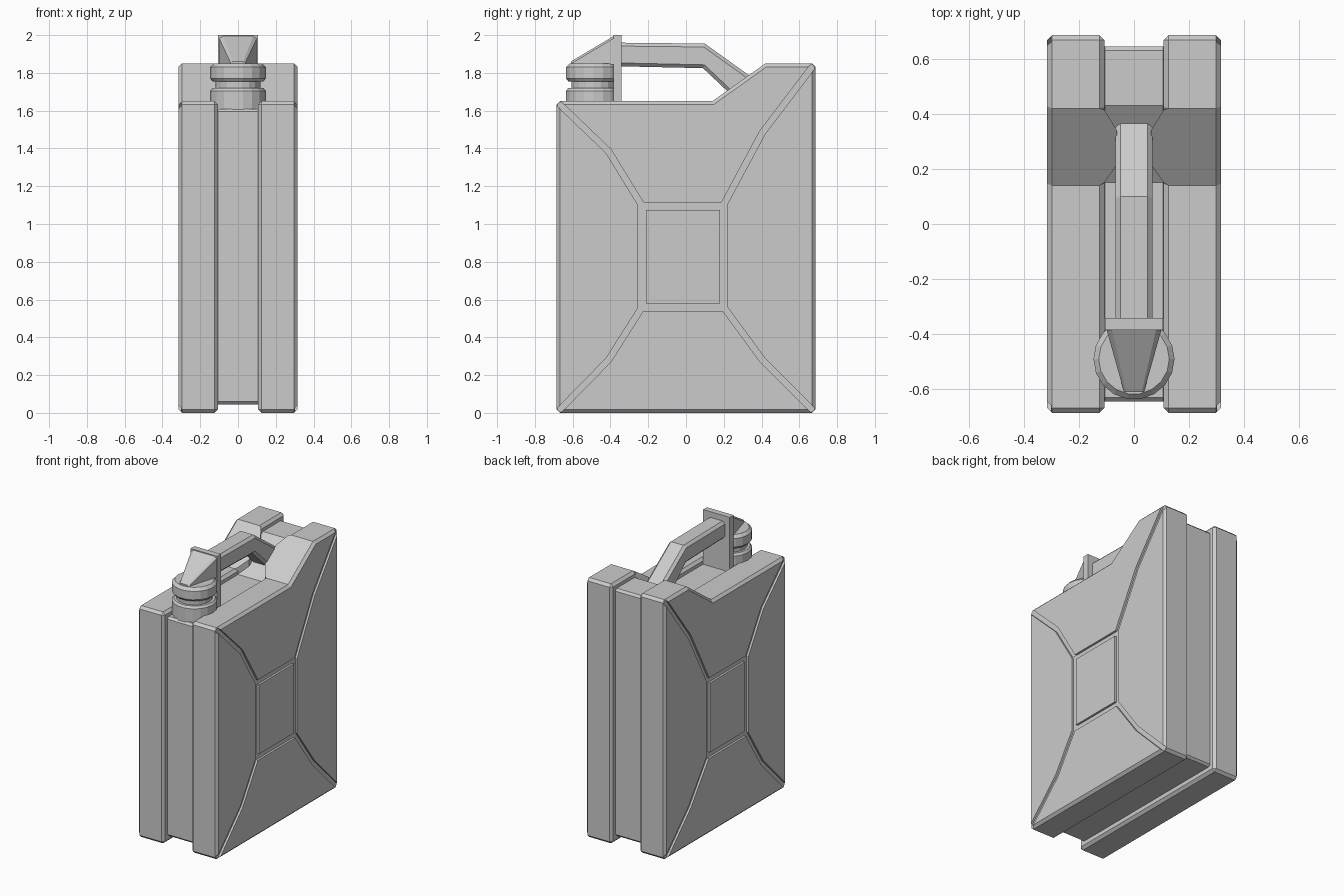
import bpy, bmesh, math
from mathutils import Vector

if "Cube" in bpy.data.objects:
    bpy.data.objects.remove(bpy.data.objects["Cube"])


def loft(name, *stacks):
    """Each stack is a list of matching closed rings, skinned and capped."""
    bm = bmesh.new()
    for rings in stacks:
        vs = [[bm.verts.new(p) for p in r] for r in rings]
        n = len(vs[0])
        bm.faces.new(vs[0][::-1])
        bm.faces.new(vs[-1])
        for a, b in zip(vs, vs[1:]):
            for i in range(n):
                j = (i + 1) % n
                bm.faces.new((a[i], a[j], b[j], b[i]))
    bmesh.ops.recalc_face_normals(bm, faces=bm.faces)
    me = bpy.data.meshes.new(name)
    bm.to_mesh(me)
    bm.free()
    ob = bpy.data.objects.new(name, me)
    bpy.context.collection.objects.link(ob)
    return ob


def prism(pts, x0, x1):
    return [[(x, y, z) for y, z in pts] for x in (x0, x1)]


def rect(y0, y1, z0, z1):
    return [(y0, z0), (y1, z0), (y1, z1), (y0, z1)]


def strip(pts, w):
    """Outline of a constant-width band along a path."""
    p = [Vector(q) for q in pts]
    left, right = [], []
    for i, q in enumerate(p):
        d0 = (p[i] - p[i - 1]).normalized() if i else (p[1] - p[0]).normalized()
        d1 = (p[i + 1] - p[i]).normalized() if i < len(p) - 1 else d0
        t = (d0 + d1).normalized()
        o = Vector((-t.y, t.x)) * w / 2 / t.dot(d0)
        left.append(q + o)
        right.append(q - o)
    return left + right[::-1]


def bevel(ob, width):
    m = ob.modifiers.new("bevel", "BEVEL")
    m.width, m.segments = width, 1
    m.limit_method, m.angle_limit = "ANGLE", math.radians(50)


def cut(ob, cutter):
    m = ob.modifiers.new("cut", "BOOLEAN")
    m.operation, m.solver, m.object = "DIFFERENCE", "EXACT", cutter
    cutter.hide_render = True
    cutter.hide_viewport = True


def mirror(ob):
    ob.modifiers.new("mirror", "MIRROR")


# Side shells with stamped grooves
outline = [(-0.685, 0), (0.685, 0), (0.685, 1.85), (0.42, 1.85), (0.14, 1.65), (-0.685, 1.65)]
shell = loft("side_shells", prism(outline, 0.107, 0.315))
bevel(shell, 0.018)
FLOOR = 0.30
pocket = loft("pocket_cutter", prism(rect(-0.254, 0.217, 0.54, 1.113), FLOOR, 0.4))
paths = [
    [(-0.675, 1.64), (-0.41, 1.385), (-0.22, 1.075)],
    [(0.675, 1.84), (0.405, 1.485), (0.185, 1.075)],
    [(-0.675, 0.01), (-0.41, 0.28), (-0.22, 0.58)],
    [(0.675, 0.01), (0.405, 0.28), (0.185, 0.58)],
]
grooves = loft("groove_cutter", *[prism(strip(p, 0.032), FLOOR + 0.0005, 0.4) for p in paths])
cut(shell, pocket)
cut(shell, grooves)
mirror(shell)

# Raised centre panels
panel = loft("centre_panels", prism(rect(-0.212, 0.18, 0.58, 1.074), 0.28, 0.315))
mirror(panel)

# Recessed core between the shells
core_outline = [(-0.645, 0.045), (0.645, 0.045), (0.645, 1.81), (0.43, 1.81), (0.15, 1.61), (-0.645, 1.61)]
core = loft("core", prism(core_outline, -0.12, 0.12))
bevel(core, 0.015)

# Saddles that fill the slope beside the handle foot
plan = [(0.125, 0.14), (0.108, 0.15), (0.062, 0.215), (0.062, 0.34), (0.108, 0.415), (0.125, 0.42)]
saddle = loft("handle_saddles", [
    [(x, y, 1.5) for x, y in plan],
    [(x, y, 1.65 + (y - 0.14) * 0.2 / 0.28) for x, y in plan]])
mirror(saddle)

# Carrying handle
grip = [(-0.36, 1.96), (0.10, 1.955), (0.38, 1.754), (0.27, 1.655), (0.09, 1.825), (-0.36, 1.835)]
handle = loft("handle", prism(grip, -0.067, 0.067))
bevel(handle, 0.018)

# Neck and cap
SIDES = 18
cap_profile = [(0.147, 1.60), (0.147, 1.705), (0.135, 1.72), (0.118, 1.72), (0.118, 1.755),
               (0.135, 1.755), (0.147, 1.77), (0.147, 1.83), (0.128, 1.85)]
loft("neck_and_cap", [
    [(r * math.cos(2 * math.pi * i / SIDES), -0.49 + r * math.sin(2 * math.pi * i / SIDES), z)
     for i in range(SIDES)] for r, z in cap_profile])

# Cap hinge plate and tapered lever
loft("hinge_plate", prism(rect(-0.385, -0.342, 1.58, 2.0), -0.105, 0.105))


def lever_section(y, w, w_top, z_top):
    zb = 1.845
    return [(-w, y, zb), (w, y, zb), (w, y, z_top - 0.012), (w_top, y, z_top),
            (-w_top, y, z_top), (-w, y, z_top - 0.012)]


loft("cap_lever", [lever_section(-0.61, 0.036, 0.028, 1.86), lever_section(-0.375, 0.102, 0.082, 2.0)])
